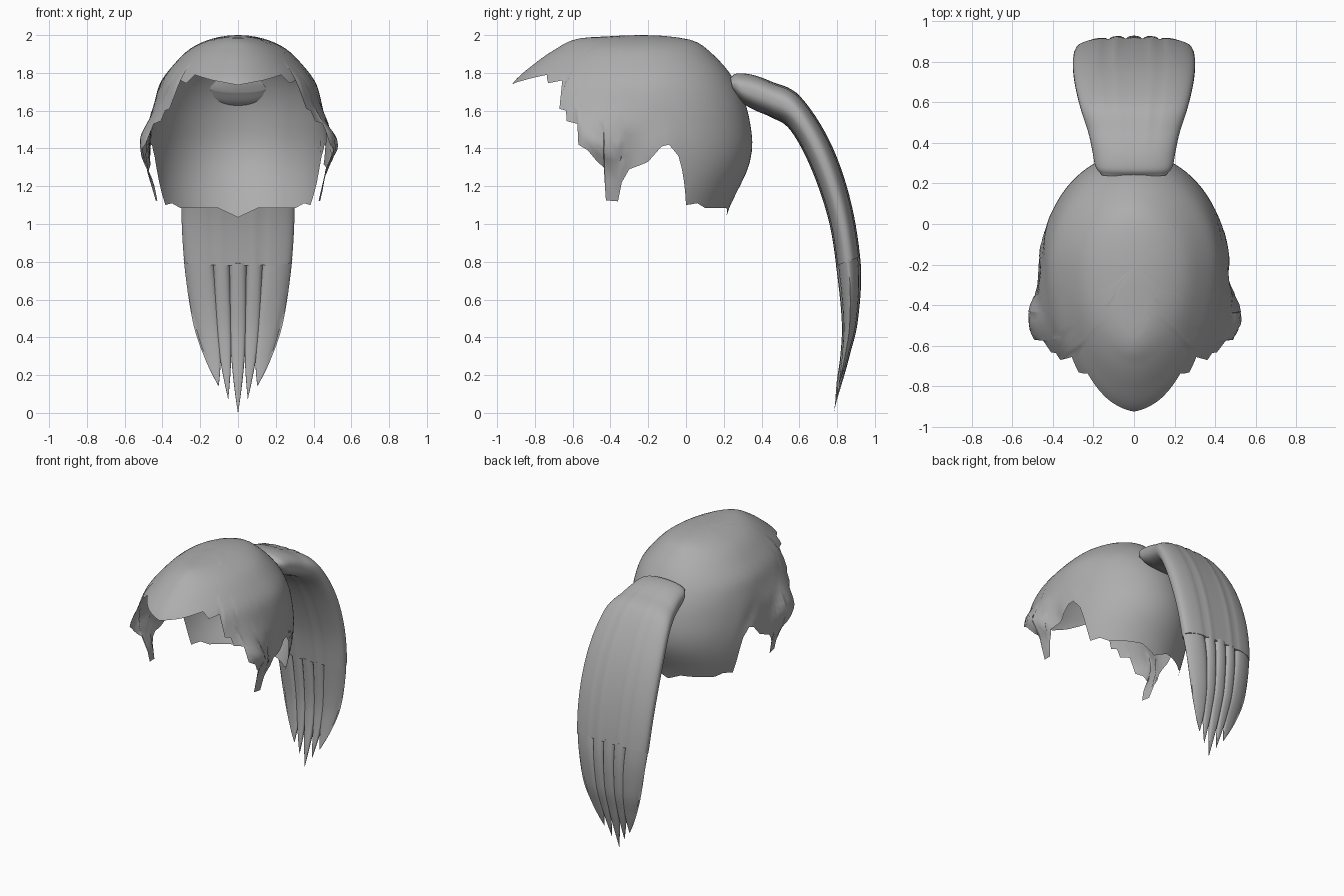
import bpy, bmesh, math
from mathutils import noise, Vector

if "Cube" in bpy.data.objects:
    bpy.data.objects.remove(bpy.data.objects["Cube"])

hair = bpy.data.materials.new("hair_grey")
hair.diffuse_color = (0.42, 0.42, 0.42, 1)
hair.use_nodes = True
hair.node_tree.nodes["Principled BSDF"].inputs["Base Color"].default_value = hair.diffuse_color


def curve(keys, vals, k):
    """Smooth cubic interpolation through a small table."""
    n = len(keys)
    k = min(max(k, keys[0]), keys[-1])
    i = max(j for j in range(n - 1) if keys[j] <= k)

    def slope(j):
        a, b = max(j - 1, 0), min(j + 1, n - 1)
        return (vals[b] - vals[a]) / (keys[b] - keys[a])
    h = keys[i + 1] - keys[i]
    t = (k - keys[i]) / h
    return ((2*t**3 - 3*t*t + 1) * vals[i] + (t**3 - 2*t*t + t) * h * slope(i)
            + (3*t*t - 2*t**3) * vals[i + 1] + (t**3 - t*t) * h * slope(i + 1))


def spow(v, p):
    return math.copysign(abs(v) ** p, v)


def make(name, rings, close_start=False, close_end=False, angle=50):
    """Skin a list of closed rings."""
    bm = bmesh.new()
    rv = [[bm.verts.new(p) for p in r] for r in rings]
    for a, b in zip(rv, rv[1:]):
        for i in range(len(a)):
            j = (i + 1) % len(a)
            bm.faces.new((a[i], a[j], b[j], b[i]))
    if close_start:
        bm.faces.new(rv[0][::-1])
    if close_end:
        bm.faces.new(rv[-1])
    bmesh.ops.remove_doubles(bm, verts=bm.verts, dist=0.0002)
    bmesh.ops.recalc_face_normals(bm, faces=bm.faces)
    me = bpy.data.meshes.new(name)
    bm.to_mesh(me)
    bm.free()
    me.materials.append(hair)
    ob = bpy.data.objects.new(name, me)
    bpy.context.collection.objects.link(ob)
    bpy.context.view_layer.objects.active = ob
    ob.select_set(True)
    bpy.ops.object.shade_smooth_by_angle(angle=math.radians(angle))
    ob.select_set(False)


# --- Hair cap: horizontal sections, cut off along a ragged hem ---
CY = -0.22
FRONT = [(2, -.22), (1.993, -.42), (1.985, -.55), (1.92, -.70), (1.85, -.80),
         (1.74, -.92), (1.6, -.97), (1.0, -.95)]
BACK = [(2, -.22), (1.99, -.06), (1.97, .04), (1.9, .14), (1.8, .23), (1.65, .31),
        (1.5, .345), (1.4, .35), (1.3, .33), (1.2, .285), (1.1, .235), (1.0, .20)]
WIDE = [(2, 0), (1.99, .10), (1.97, .17), (1.93, .25), (1.85, .335), (1.75, .41),
        (1.65, .44), (1.55, .455), (1.4, .465), (1.2, .455), (1.0, .42)]


def at_height(table, z):
    return curve([math.sqrt(2 - r[0]) for r in table], [r[1] for r in table],
                 math.sqrt(max(2 - z, 0)))


def cap_point(th, z, side):
    s, c = math.sin(th), math.cos(th)
    if s < 0:
        y = CY + (CY - at_height(FRONT, z)) * s
        c = abs(c) ** 1.08
    else:
        y = CY + (at_height(BACK, z) - CY) * s
    x = at_height(WIDE, z) * c
    # side locks flare outwards and crumple a little
    flare = math.exp(-((y + .52) / .17) ** 2 - ((z - 1.42) / .16) ** 2)
    x += .09 * flare * min(1, c * 1.5)
    fold = math.exp(-((y + .35) / .25) ** 2 - ((z - 1.4) / .18) ** 2)
    x += .035 * fold * noise.noise(Vector((y * 9 + z * 5, z * 6, side * 3))) * min(1, c * 2)
    return (side * x, y, z)


HEM = [(-.92, 1.735), (-.86, 1.76), (-.735, 1.79), (-.73, 1.745), (-.655, 1.76),
       (-.67, 1.61), (-.635, 1.60), (-.64, 1.545), (-.575, 1.53), (-.585, 1.42),
       (-.52, 1.39), (-.47, 1.33), (-.435, 1.30), (-.445, 1.2), (-.43, 1.125),
       (-.36, 1.12), (-.34, 1.22), (-.30, 1.29), (-.2, 1.33), (-.13, 1.41), (-.09, 1.42),
       (-.04, 1.36), (-.01, 1.22), (0, 1.10), (.06, 1.11), (.10, 1.085), (.18, 1.085),
       (.215, 1.085), (.214, 1.035)]
hem, last = [], -math.pi / 2 - .006
for y, z in HEM:
    length = CY - at_height(FRONT, z) if y < CY else at_height(BACK, z) - CY
    last = max(last + .006, math.asin(max(-1, min(1, (y - CY) / length))))
    hem.append((last, z))
hem[0] = (-math.pi / 2, HEM[0][1])
hem[-1] = (math.pi / 2, HEM[-1][1])

# column angles: every hem corner plus even fill-in
cols = []
for (a, za), (b, zb) in zip(hem, hem[1:]):
    n = max(1, math.ceil((b - a) / .05))
    cols += [(a + (b - a) * i / n, za + (zb - za) * i / n) for i in range(n)]
cols.append(hem[-1])
around = [(t, z, 1) for t, z in cols] + [(t, z, -1) for t, z in cols[-2:0:-1]]
ROWS = 26
make("hair_cap", [[cap_point(t, 2 - (2 - zh) * (r / ROWS) ** 1.7, s) for t, zh, s in around]
                  for r in range(ROWS + 1)], angle=60)

# --- Ponytail: outer y,z / inner y,z / half width at each station ---
TAIL = [(.235, 1.775, .25, 1.70, .16), (.27, 1.797, .30, 1.64, .19),
        (.35, 1.79, .37, 1.60, .205), (.45, 1.755, .45, 1.565, .225),
        (.60, 1.68, .55, 1.50, .265), (.76, 1.44, .66, 1.30, .295),
        (.87, 1.13, .755, 1.02, .30), (.925, .78, .80, .74, .28),
        (.91, .49, .825, .48, .225), (.87, .31, .815, .30, .17),
        (.83, .15, .79, .15, .13), (.785, 0, .78, 0, .10)]


def station(t):
    return [curve(range(len(TAIL)), [r[k] for r in TAIL], t) for k in range(5)]


def tail_point(t, x, depth):
    """depth runs from -1 (inner face) to 1 (outer face)."""
    oy, oz, iy, iz, w = station(t)
    m = .5 + .5 * depth
    return (x, iy + (oy - iy) * m, iz + (oz - iz) * m)


SPLIT = 6.86
rings = []
for r in range(45):
    t = SPLIT * r / 44
    w = station(t)[4]
    ring = []
    for i in range(64):
        a = 2 * math.pi * i / 64
        u = spow(math.cos(a), .85)
        groove = sum(math.exp(-((u - g) / .05) ** 2) for g in (-.46, -.16, .16, .46))
        d = spow(math.sin(a), .8) * (1 - .14 * min(1, max(0, (t - 2) / 4)) * groove)
        ring.append(tail_point(t, w * u, d))
    rings.append(ring)
make("ponytail", rings, True, True)

# five pointed locks: centre, half width, tip x, tip station
for name, c0, h0, tip_x, tip in [("lock_middle", 0, .048, 0, 11)] + [
        (f"lock_{n}_{sn}", s * c, h, s * x, e) for sn, s in (("left", -1), ("right", 1))
        for n, c, h, x, e in (("inner", .088, .046, .052, 10.5), ("outer", .207, .08, .103, 10.05))]:
    rings = []
    for r in range(25):
        f = r / 24
        t = SPLIT - .05 + (tip - SPLIT + .05) * f
        w = station(t)[4] + .004
        c, h = c0 + (tip_x - c0) * f, h0 * (1.01 - f ** 2.1)
        ring = []
        for i in range(20):
            a = 2 * math.pi * i / 20
            x = c + h * spow(math.cos(a), .8)
            body = math.sqrt(max(0, 1 - abs(x / w) ** 2.4))
            ring.append(tail_point(t, x, spow(math.sin(a), .55) * body * (1.01 - f ** 4)))
        rings.append(ring)
    make(name, rings, True, True)
